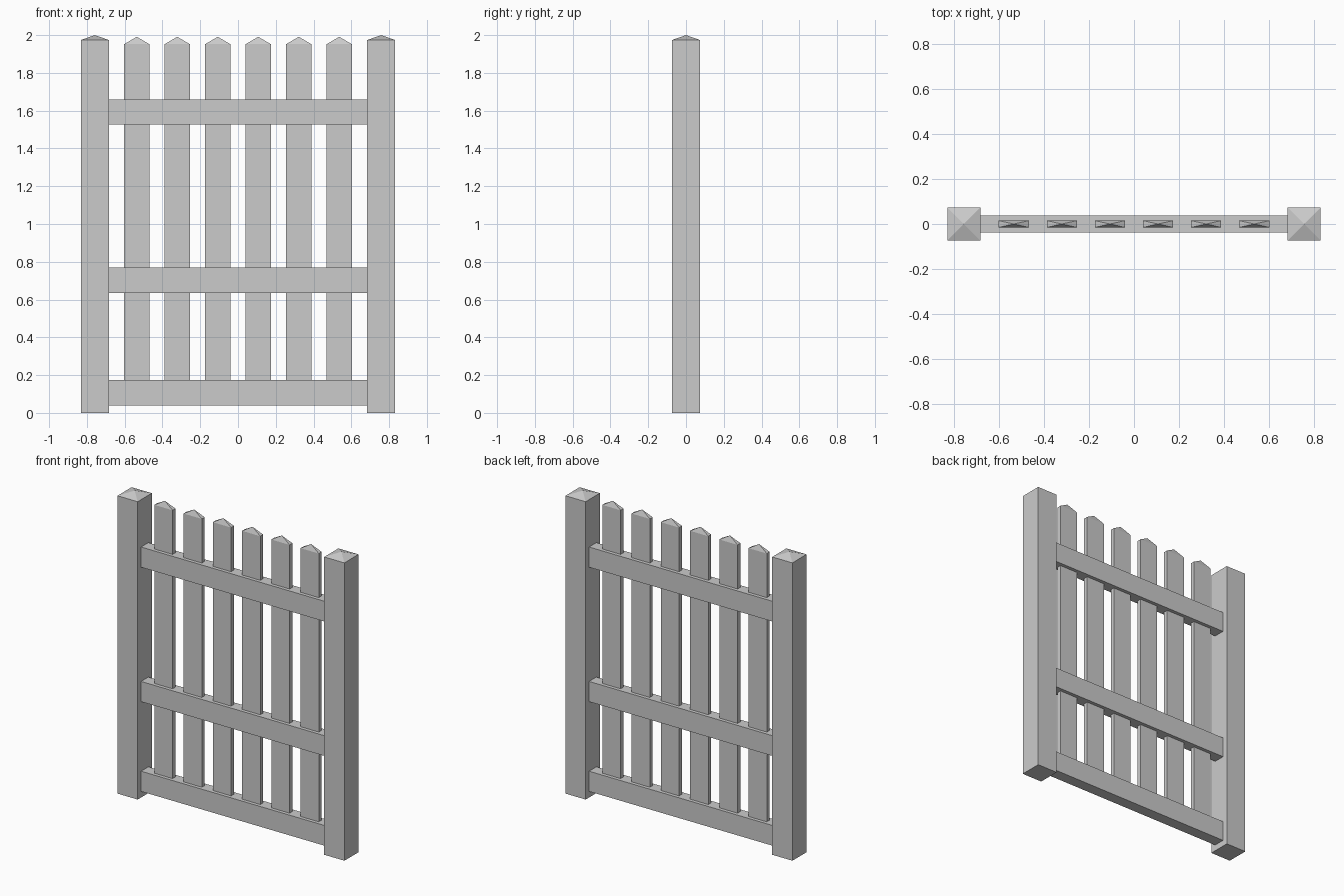
import bpy
import bmesh

if "Cube" in bpy.data.objects:
    bpy.data.objects.remove(bpy.data.objects["Cube"])


def board(name, x, hx, hy, z0, z1, tip=None):
    """Box from z0 to z1; with tip, the top is a four-sided point."""
    bm = bmesh.new()
    low, high = ([bm.verts.new((x + sx * hx, sy * hy, z))
                  for sx, sy in ((-1, -1), (1, -1), (1, 1), (-1, 1))]
                 for z in (z0, z1))
    bm.faces.new(low[::-1])
    apex = bm.verts.new((x, 0, tip)) if tip else None
    for i in range(4):
        j = (i + 1) % 4
        bm.faces.new((low[i], low[j], high[j], high[i]))
        if apex:
            bm.faces.new((high[i], high[j], apex))
    if not apex:
        bm.faces.new(high)
    mesh = bpy.data.meshes.new(name)
    bm.to_mesh(mesh)
    bm.free()
    obj = bpy.data.objects.new(name, mesh)
    bpy.context.collection.objects.link(obj)
    return obj


# Corner posts with shallow pyramid tops
for side, x in (("left", -0.758), ("right", 0.758)):
    board(f"{side}_post", x, 0.074, 0.074, 0, 1.974, 2.0)

# Horizontal rails between the posts
for level, z in (("bottom", 0.107), ("middle", 0.702), ("top", 1.593)):
    board(f"{level}_rail", 0, 0.686, 0.038, z - 0.067, z + 0.067)

# Thin pointed pickets running through the rails
for i in range(6):
    board(f"picket_{i + 1}", (i - 2.5) * 0.2144, 0.067, 0.015, 0.15, 1.952, 1.991)
